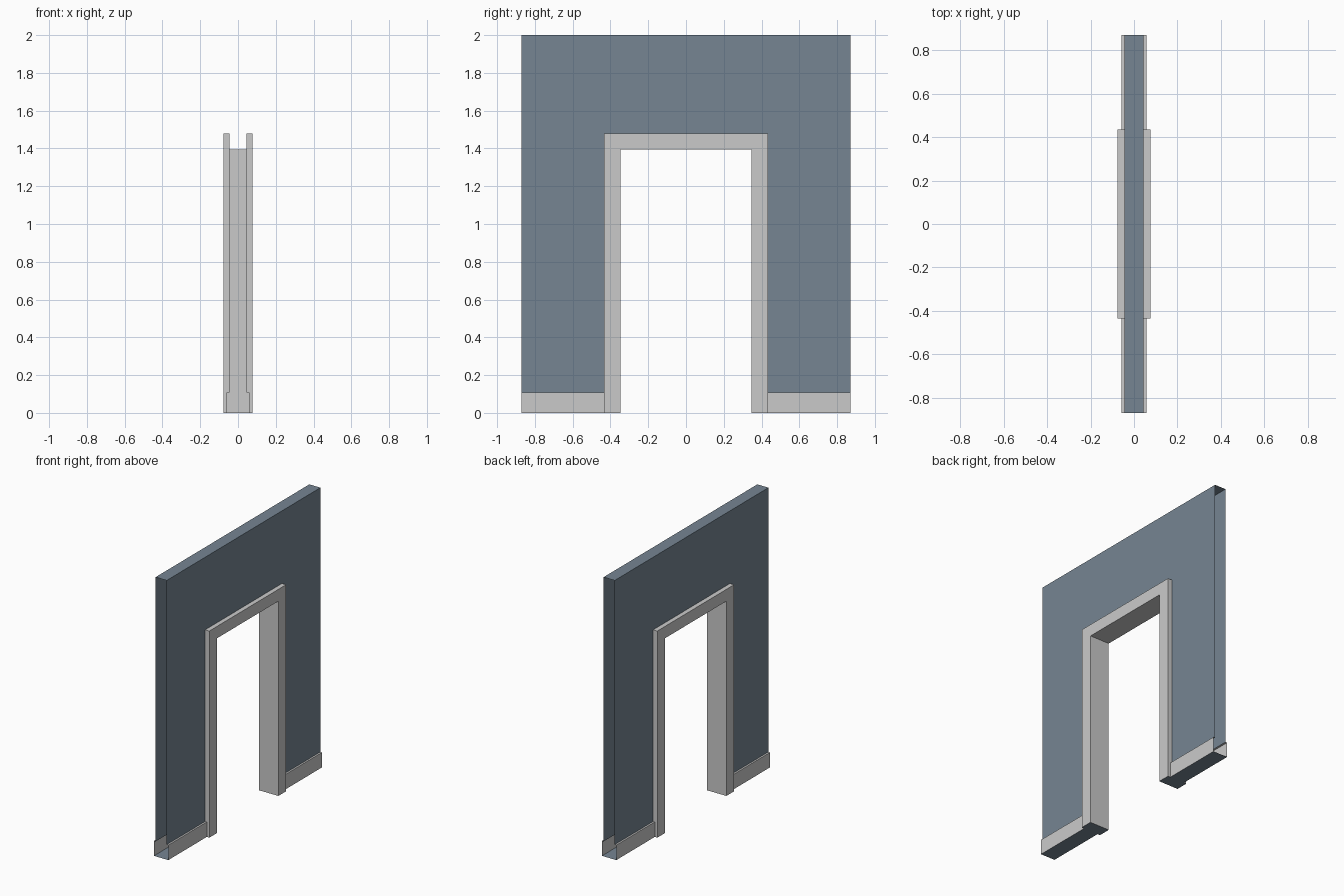
import bpy, bmesh
from mathutils import Vector

if "Cube" in bpy.data.objects:
    bpy.data.objects.remove(bpy.data.objects["Cube"])


def material(name, rgb):
    m = bpy.data.materials.new(name)
    m.diffuse_color = (*rgb, 1)
    m.use_nodes = True
    m.node_tree.nodes["Principled BSDF"].inputs["Base Color"].default_value = m.diffuse_color
    return m


SLATE = material("slate_wall", (0.18, 0.235, 0.29))
GREY = material("pale_grey_trim", (0.59, 0.59, 0.59))

# Half extents and heights
X_WALL, X_BASE, X_TRIM = 0.044, 0.057, 0.077
Y_IN, Y_OUT, Y_END = 0.347, 0.435, 0.87
Z_BASE, Z_IN, Z_OUT, Z_TOP = 0.107, 1.395, 1.48, 2.0


def panels(name, mat, rects):
    """Axis-aligned sheets (min corner, max corner, normal), mirrored in x and y."""
    bm = bmesh.new()
    for lo, hi, normal in rects:
        lo, hi, n = Vector(lo), Vector(hi), Vector(normal)
        axis = max(range(3), key=lambda i: abs(n[i]))
        a, b = (axis + 1) % 3, (axis + 2) % 3
        corners = []
        for pa, pb in ((lo, lo), (hi, lo), (hi, hi), (lo, hi)):
            c = lo.copy()
            c[a], c[b] = pa[a], pb[b]
            corners.append(bm.verts.new(c))
        if n[axis] < 0:
            corners.reverse()
        bm.faces.new(corners)
    bmesh.ops.remove_doubles(bm, verts=bm.verts, dist=1e-5)
    mesh = bpy.data.meshes.new(name)
    bm.to_mesh(mesh)
    bm.free()
    mesh.materials.append(mat)
    ob = bpy.data.objects.new(name, mesh)
    bpy.context.collection.objects.link(ob)
    mod = ob.modifiers.new("mirror", 'MIRROR')
    mod.use_axis = (True, True, False)
    mod.merge_threshold = 1e-5


PX, PY, UP = (1, 0, 0), (0, 1, 0), (0, 0, 1)
NY, DOWN = (0, -1, 0), (0, 0, -1)

# Hollow wall, open at both ends
panels("wall", SLATE, [
    ((X_WALL, Y_OUT, Z_BASE), (X_WALL, Y_END, Z_TOP), PX),
    ((X_WALL, 0, Z_OUT), (X_WALL, Y_OUT, Z_TOP), PX),
    ((0, 0, Z_TOP), (X_WALL, Y_END, Z_TOP), UP),
])

# Underside closing the baseboards and door legs
panels("wall_underside", SLATE, [
    ((0, Y_OUT, 0), (X_BASE, Y_END, 0), DOWN),
    ((0, Y_IN, 0), (X_TRIM, Y_OUT, 0), DOWN),
])

# Baseboard face and ledge
panels("baseboard", GREY, [
    ((X_BASE, Y_OUT, 0), (X_BASE, Y_END, Z_BASE), PX),
    ((X_WALL, Y_OUT, Z_BASE), (X_BASE, Y_END, Z_BASE), UP),
])

# Door frame: face, top ledge, outer edges, jamb and soffit
panels("door_frame", GREY, [
    ((X_TRIM, Y_IN, 0), (X_TRIM, Y_OUT, Z_OUT), PX),
    ((X_TRIM, 0, Z_IN), (X_TRIM, Y_IN, Z_OUT), PX),
    ((X_WALL, 0, Z_OUT), (X_TRIM, Y_OUT, Z_OUT), UP),
    ((X_WALL, Y_OUT, Z_BASE), (X_TRIM, Y_OUT, Z_OUT), PY),
    ((X_BASE, Y_OUT, 0), (X_TRIM, Y_OUT, Z_BASE), PY),
    ((0, Y_IN, 0), (X_TRIM, Y_IN, Z_IN), NY),
    ((0, 0, Z_IN), (X_TRIM, Y_IN, Z_IN), DOWN),
])
